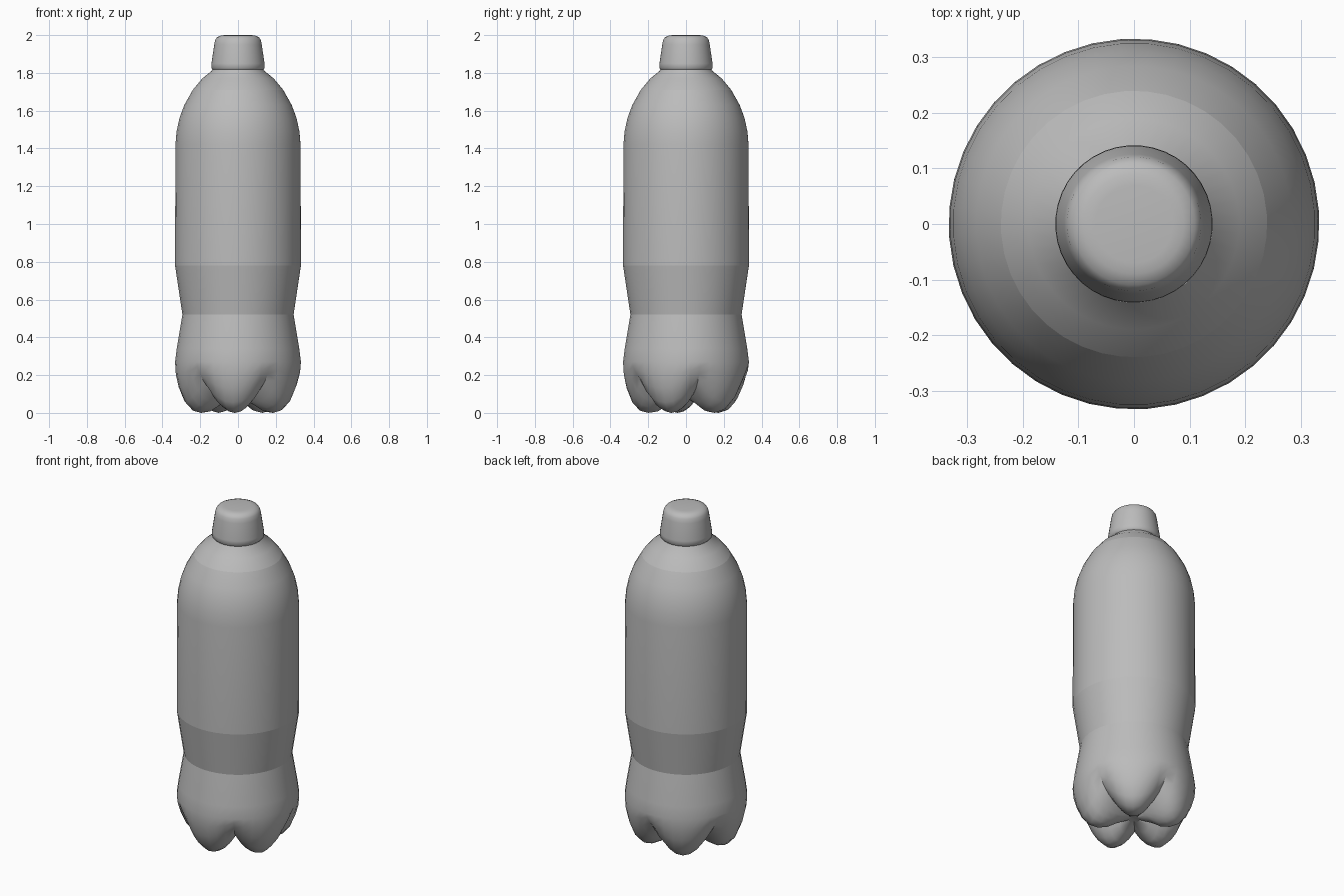
import bpy, bmesh, math

cube = bpy.data.objects.get("Cube")
if cube:
    bpy.data.objects.remove(cube)

SEGMENTS = 40
FEET = 5
FOOT_ANGLE = math.radians(265)   # direction of one foot

grey = bpy.data.materials.new("bottle grey")
grey.use_nodes = True
colour = (0.5, 0.5, 0.5, 1)
grey.diffuse_color = colour
grey.node_tree.nodes["Principled BSDF"].inputs["Base Color"].default_value = colour


def lathe(name, rings, creases=(), smooth_angle=40):
    """Skin rings from bottom to top; each ring is a function angle -> (radius, z)."""
    bm = bmesh.new()
    loops = []
    for ring in rings:
        loop = []
        for i in range(SEGMENTS):
            a = FOOT_ANGLE + math.tau * i / SEGMENTS
            r, z = ring(a)
            loop.append(bm.verts.new((r * math.cos(a), r * math.sin(a), z)))
        loops.append(loop)
    for low, high in zip(loops, loops[1:]):
        for i in range(SEGMENTS):
            j = (i + 1) % SEGMENTS
            bm.faces.new((low[i], low[j], high[j], high[i]))
    bm.faces.new(loops[0][::-1])
    bm.faces.new(loops[-1])
    bmesh.ops.recalc_face_normals(bm, faces=bm.faces)
    mesh = bpy.data.meshes.new(name)
    bm.to_mesh(mesh)
    bm.free()
    obj = bpy.data.objects.new(name, mesh)
    bpy.context.collection.objects.link(obj)
    mesh.materials.append(grey)
    bpy.ops.object.select_all(action='DESELECT')
    obj.select_set(True)
    bpy.context.view_layer.objects.active = obj
    bpy.ops.object.shade_smooth_by_angle(angle=math.radians(smooth_angle))
    # keep the moulded rings crisp
    for edge in mesh.edges:
        heights = [mesh.vertices[v].co.z for v in edge.vertices]
        if any(all(abs(h - c) < 0.001 for h in heights) for c in creases):
            edge.use_edge_sharp = True
    return obj


def round_ring(r, z):
    return lambda a: (r, z)


def foot_ring(foot, valley):
    """Blend between the foot profile and the sharp valley between two feet."""
    def ring(a):
        t = abs(math.cos(FEET / 2 * (a - FOOT_ANGLE))) ** 0.9
        return tuple(v + (f - v) * t for f, v in zip(foot, valley))
    return ring


# Footed base: (foot point, valley point) from the centre outwards
base = [
    ((0.03, 0.07), (0.03, 0.075)),
    ((0.10, 0.04), (0.08, 0.08)),
    ((0.15, 0.008), (0.14, 0.09)),
    ((0.20, 0.0), (0.19, 0.105)),
    ((0.245, 0.012), (0.235, 0.13)),
    ((0.285, 0.055), (0.275, 0.165)),
    ((0.315, 0.13), (0.305, 0.205)),
    ((0.33, 0.20), (0.328, 0.245)),
]
# Pinched waist, straight wall and domed shoulder
wall = [
    (0.334, 0.27), (0.325, 0.34), (0.295, 0.52), (0.334, 0.78), (0.332, 1.42),
    (0.326, 1.49), (0.311, 1.56), (0.285, 1.63), (0.24, 1.71), (0.19, 1.77),
    (0.135, 1.815), (0.125, 1.84),
]
lathe("bottle_body",
      [foot_ring(f, v) for f, v in base] + [round_ring(r, z) for r, z in wall],
      creases=(0.52, 0.78, 1.71))

# Tapered cap with a rounded top
cap = [
    (0.13, 1.812), (0.142, 1.825), (0.141, 1.85), (0.126, 1.95),
    (0.121, 1.975), (0.11, 1.99), (0.09, 1.998), (0.07, 2.0),
]
lathe("bottle_cap", [round_ring(r, z) for r, z in cap], smooth_angle=50)
